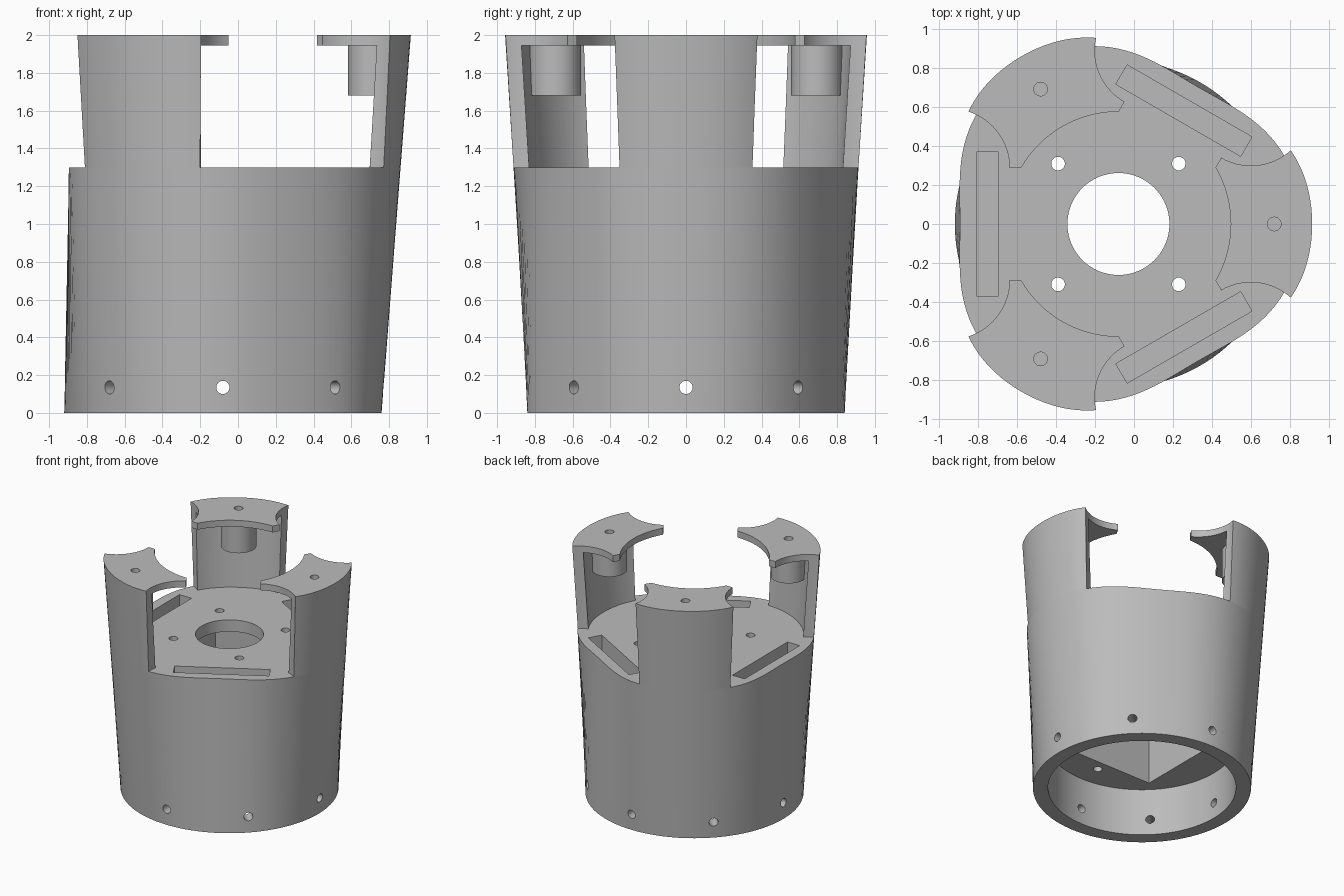
import bpy, bmesh, math
from math import sin, cos, pi, radians
from mathutils import Matrix, Vector

cube = bpy.data.objects.get("Cube")
if cube:
    bpy.data.objects.remove(cube, do_unlink=True)

CX = -0.08          # axis of the housing
BASE_R = 0.84
DECK = 1.3
TOP = 2.0
LUG_R = 0.80        # distance of the posts from the axis
THIRDS = [0, 2 * pi / 3, 4 * pi / 3]

grey = bpy.data.materials.new("light_grey_plastic")
grey.use_nodes = True
colour = (0.5, 0.5, 0.5, 1)
grey.diffuse_color = colour
grey.node_tree.nodes["Principled BSDF"].inputs["Base Color"].default_value = colour


def radius(a, z):
    """Circle at the base blending to a rounded triangle at the top."""
    tri = 0.915 + 0.0975 * cos(3 * a) - 0.0175 * cos(6 * a)
    return BASE_R + (tri - BASE_R) * z / TOP


def section(z, inset=0.0, n=144):
    ring = []
    for i in range(n):
        a = 2 * pi * i / n
        r = radius(a, z) - inset
        ring.append(Vector((CX + r * cos(a), r * sin(a), z)))
    return ring


def solid(name, low, high):
    """Closed solid between two matching rings."""
    bm = bmesh.new()
    a = [bm.verts.new(p) for p in low]
    b = [bm.verts.new(p) for p in high]
    n = len(a)
    for i in range(n):
        j = (i + 1) % n
        bm.faces.new((a[i], a[j], b[j], b[i]))
    bm.faces.new(a[::-1])
    bm.faces.new(b)
    bmesh.ops.recalc_face_normals(bm, faces=bm.faces)
    mesh = bpy.data.meshes.new(name)
    bm.to_mesh(mesh)
    bm.free()
    mesh.materials.append(grey)
    ob = bpy.data.objects.new(name, mesh)
    bpy.context.collection.objects.link(ob)
    return ob


def prism(name, pts, z0, z1, turn=0.0):
    """Extruded outline, given around the axis and turned about it."""
    m = Matrix.Translation((CX, 0, 0)) @ Matrix.Rotation(turn, 4, 'Z')
    return solid(name, [m @ Vector((x, y, z0)) for x, y in pts],
                 [m @ Vector((x, y, z1)) for x, y in pts])


def circle(r, x=0.0, y=0.0, n=32):
    return [(x + r * cos(2 * pi * i / n), y + r * sin(2 * pi * i / n)) for i in range(n)]


def rect(x0, x1, y0, y1):
    return [(x0, y0), (x1, y0), (x1, y1), (x0, y1)]


def cut(target, cutter):
    cutter.hide_render = True
    mod = target.modifiers.new("cut", 'BOOLEAN')
    mod.operation = 'DIFFERENCE'
    mod.solver = 'EXACT'
    mod.object = cutter
    bpy.context.view_layer.objects.active = target
    bpy.ops.object.modifier_apply(modifier=mod.name)
    bpy.data.objects.remove(cutter, do_unlink=True)


def smooth(ob):
    bpy.ops.object.select_all(action='DESELECT')
    ob.select_set(True)
    bpy.context.view_layer.objects.active = ob
    bpy.ops.object.shade_smooth_by_angle(angle=radians(30))


# Housing: tapered shell with a round socket below and a square bay above it
body = solid("housing", section(0), section(DECK))
cut(body, prism("socket", circle(0.724, n=96), -0.1, 0.4))
cut(body, prism("bay", rect(-0.44, 0.44, -0.44, 0.44), 0.3, 1.2))
cut(body, prism("port_notch", rect(0.4, 0.6, -0.14, 0.14), 0.3, 0.6))
cut(body, prism("deck_hole", circle(0.262, n=64), 1.1, 1.4))

# Screw holes in the deck and in the socket ceiling
for x in (-0.31, 0.31):
    for y in (-0.31, 0.31):
        cut(body, prism("deck_screw", circle(0.035, x, y), 1.1, 1.4))
for x, y in ((0.53, 0.2), (0.53, -0.2), (0, 0.53), (0, -0.53)):
    cut(body, prism("ceiling_screw", circle(0.035, x, y), 0.3, 0.6))

# Slots along the three flat sides
for t in THIRDS:
    cut(body, prism("slot", rect(0.615, 0.73, -0.37, 0.37), 0.95, 1.4, t + pi / 3))

# Eight radial holes around the foot
for i in range(4):
    pin = prism("side_hole", circle(0.035), -1, 1)
    pin.data.transform(Matrix.Translation((CX, 0, 0.135))
                       @ Matrix.Rotation(i * pi / 4, 4, 'Z')
                       @ Matrix.Rotation(pi / 2, 4, 'Y')
                       @ Matrix.Translation((-CX, 0, 0)))
    cut(body, pin)
smooth(body)

# Crown: three curved towers with a flat lug on top of each
crown = solid("towers", section(DECK), section(TOP))
cut(crown, solid("inner_space", section(1.2, 0.083), section(1.945, 0.083)))
cut(crown, prism("centre_opening", circle(0.577, n=96), 1.1, 2.1))

# Window outline: straight mouth widening through two round shoulders
LAT, ALONG, R = 0.287, 0.864, 0.305
half = [(0.3, LAT)]
for i in range(25):
    a = pi / 2 * i / 24
    half.append((ALONG - R * cos(a), LAT + R * sin(a)))
half.append((1.3, LAT + R))
window = half + [(x, -y) for x, y in reversed(half)]
for t in THIRDS:
    cut(crown, prism("window", window, 1.1, 2.1, t + pi / 3))
    cut(crown, prism("lug_hole", circle(0.035, LUG_R), 1.9, 2.1, t))
smooth(crown)

# Round posts under the lugs, drilled from above
for i, t in enumerate(THIRDS):
    post = prism("post_%d" % (i + 1), circle(0.137, LUG_R, n=48), 1.68, 1.95, t)
    cut(post, prism("post_hole", circle(0.035, LUG_R), 1.78, 2.1, t))
    smooth(post)
